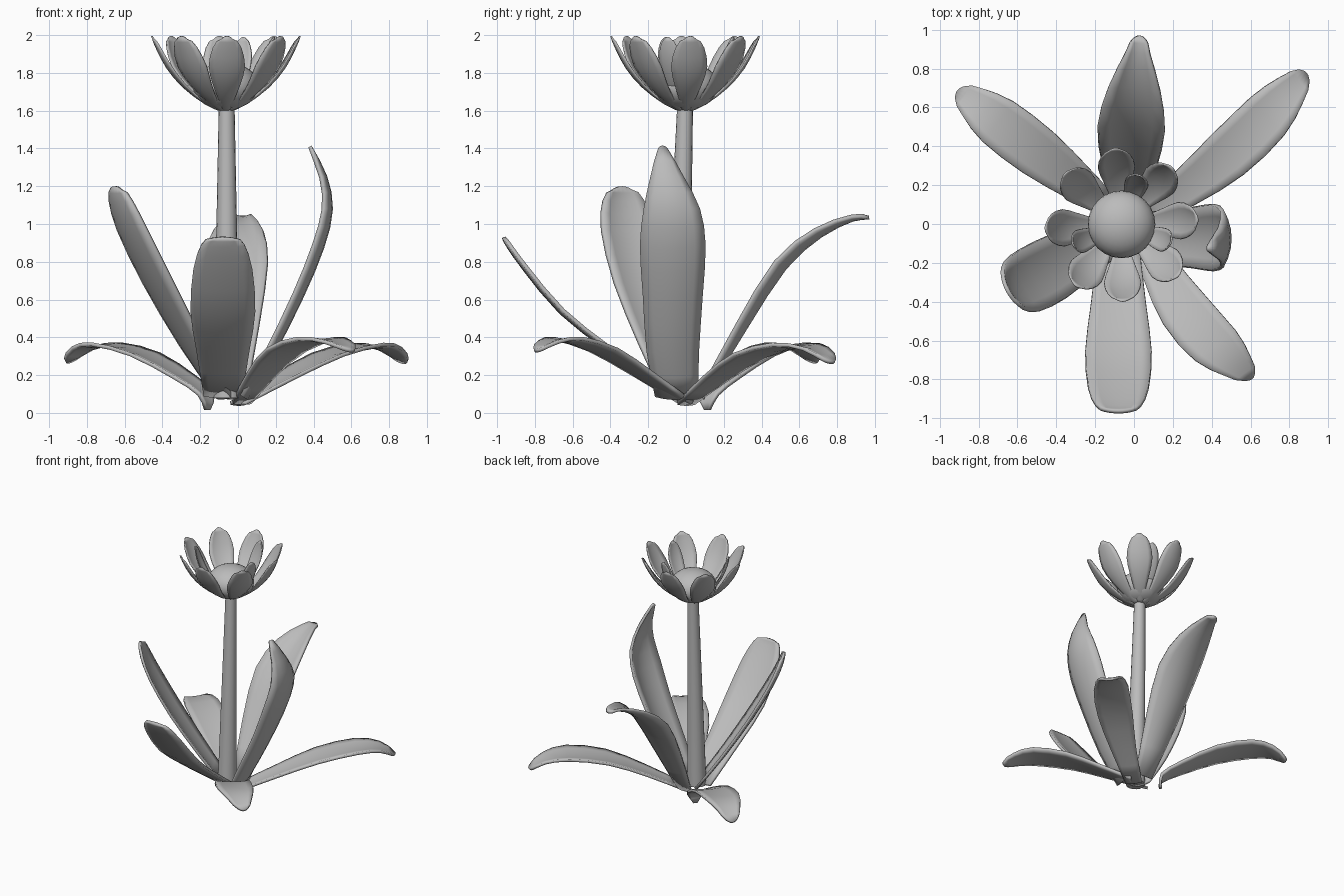
import bpy, bmesh, math
from mathutils import Vector

if "Cube" in bpy.data.objects:
    bpy.data.objects.remove(bpy.data.objects["Cube"])

grey = bpy.data.materials.new("plain_grey")
grey.diffuse_color = (0.5, 0.5, 0.5, 1)
grey.use_nodes = True
grey.node_tree.nodes["Principled BSDF"].inputs["Base Color"].default_value = grey.diffuse_color


def finish(bm, name, thickness=0):
    me = bpy.data.meshes.new(name)
    bmesh.ops.recalc_face_normals(bm, faces=bm.faces)
    bm.to_mesh(me)
    bm.free()
    ob = bpy.data.objects.new(name, me)
    bpy.context.collection.objects.link(ob)
    me.materials.append(grey)
    if thickness:
        mod = ob.modifiers.new("thickness", 'SOLIDIFY')
        mod.thickness = thickness
        mod.offset = 0
    bpy.ops.object.select_all(action='DESELECT')
    ob.select_set(True)
    bpy.context.view_layer.objects.active = ob
    bpy.ops.object.shade_smooth_by_angle(angle=math.radians(45))
    return ob


def smooth_rows(rows, steps):
    """Catmull-Rom through rows of (t, z, width, optional sideways shift)."""
    r = [Vector((*p, 0)[:4]) for p in rows]
    r = [2 * r[0] - r[1]] + r + [2 * r[-1] - r[-2]]
    out = []
    for i in range(1, len(r) - 2):
        a, b, c, d = r[i - 1:i + 3]
        for k in range(steps):
            u = k / steps
            out.append(0.5 * (2 * b + (c - a) * u + (2 * a - 5 * b + 4 * c - d) * u * u
                              + (3 * b - a - 3 * c + d) * u ** 3))
    return out + [r[-2]]


def blade(name, base, tip, rows, bow=0.0, cup=0.1, thickness=0.02, lift=1.0, steps=2, across=6):
    """Cupped leaf from base to tip in plan; rows give (fraction, height, width, shift)."""
    base, tip = Vector((*base, 0)), Vector((*tip, 0))
    run = tip - base
    side = Vector((-run.y, run.x, 0)).normalized()
    rows = smooth_rows(rows, steps)
    path = [base + run * t + side * (s + bow * math.sin(math.pi * min(max(t, 0), 1)))
            + Vector((0, 0, z * lift)) for t, z, w, s in rows]
    bm = bmesh.new()
    grid = []
    for i, p in enumerate(path):
        tan = path[min(i + 1, len(path) - 1)] - path[max(i - 1, 0)]
        up = tan.cross(side).normalized()
        back = tan.normalized()
        w = rows[i][2]
        # the last row is bent back at its sides to round the tip, and flattened
        last = i == len(path) - 1
        rnd = min(0.3 * w, 0.6 * tan.length) if last else 0
        c = cup * (0.3 if last else 1)
        grid.append([bm.verts.new(p + side * w * s / 2 + up * c * w * (s * s - 0.4) - back * rnd * s * s)
                     for s in (2 * j / across - 1 for j in range(across + 1))])
    for a, b in zip(grid, grid[1:]):
        for j in range(across):
            bm.faces.new((a[j], a[j + 1], b[j + 1], b[j]))
    return finish(bm, name, thickness)


# low arching leaves
low = [(.25, .19, .19), (.5, .31, .26), (.75, .365, .26), (.9, .345, .18), (1, .275, .09)]
root = [(0, .05, .12)]
blade("low_leaf_back_right", (.0, .0), (.885, .775), root + low, bow=-.05, lift=.97, cup=.05)
blade("low_leaf_front_right", (.02, .0), (.605, -.795),
      root + low[:3] + [(.9, .35, .17), (1, .31, .08)], bow=-.07, lift=1.06, cup=.04)
blade("low_leaf_back_left", (-.08, .05), (-.905, .685),
      [(.1, .015, .03), (.11, .1, .13)] + low, cup=.04, lift=.98)

# tall leaves
blade("tall_leaf_back", (-.03, .08), (.03, .97),
      [(0, .08, .14), (.25, .46, .27), (.48, .78, .34), (.7, .95, .26), (.9, 1.03, .12), (1, 1.035, .07)],
      cup=.15, bow=.012)
blade("tall_leaf_right", (.035, -.07), (.38, -.07),
      [(0, .08, .22, .02), (.4, .32, .27), (.83, .62, .31), (1.14, .88, .34), (1.28, 1.08, .29, -.005),
       (1.21, 1.25, .17, -.03), (1, 1.41, .04, -.055)], cup=.14)
blade("tall_leaf_front", (-.08, -.06), (-.08, -.965),
      [(0, .09, .2), (.38, .335, .28), (.66, .535, .34), (.87, .76, .31), (.97, .885, .23), (1, .93, .14)], cup=.05)
blade("tall_leaf_left", (-.08, -.04), (-.65, -.34),
      [(0, .08, .18), (.31, .36, .27), (.63, .68, .33, .01), (.87, .96, .32, .01), (.97, 1.12, .24, .005),
       (1, 1.2, .12)], cup=.09)

# tapered, slightly leaning stem
bm = bmesh.new()
bmesh.ops.create_cone(bm, cap_ends=True, segments=16, radius1=.072, radius2=.042, depth=1.54)
for v in bm.verts:
    v.co.z += .85
    v.co.x -= .06
    v.co.y -= .005 + .05 * (1.62 - v.co.z) / 1.54
finish(bm, "stem")

# domed flower centre
bm = bmesh.new()
bmesh.ops.create_uvsphere(bm, u_segments=24, v_segments=14, radius=.174)
for v in bm.verts:
    v.co = (v.co.x - .064, v.co.y - .002, v.co.z * .72 + 1.73)
finish(bm, "flower_centre")

# ring of outer petals and a few smaller inner ones
outer = [(.04, 1.595, .035), (.28, 1.64, .065), (.57, 1.73, .14), (.78, 1.83, .19), (.92, 1.93, .15), (1, 1.995, .065)]
inner = [(.1, 1.61, .03), (.45, 1.68, .07), (.72, 1.78, .11), (.88, 1.87, .12), (.96, 1.94, .09), (1, 1.99, .035)]
for kind, rows, reach, angles in (
        ("outer", outer, .392, (95, 49, 4, -42, -89, -127, 183, 138)),
        ("inner", inner, .27, (70, -20, 202))):
    for n, deg in enumerate(angles):
        a = math.radians(deg)
        c = (-.064, -.004)
        blade(f"{kind}_petal_{n + 1}", c, (c[0] + reach * math.cos(a), c[1] + reach * math.sin(a)),
              rows, cup=.1, thickness=.008)
